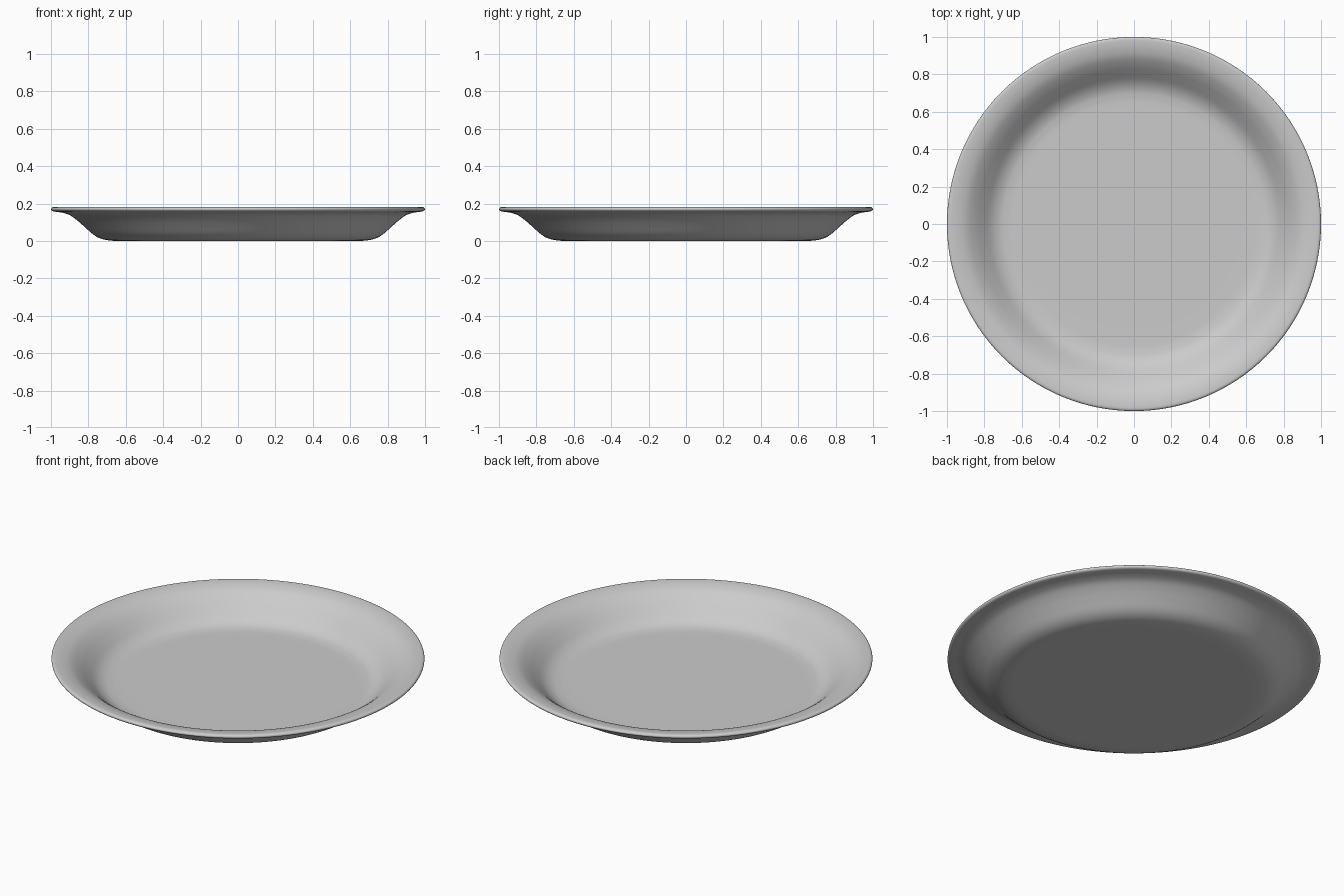
import bpy, bmesh
from math import pi
from mathutils import Vector

if "Cube" in bpy.data.objects:
    bpy.data.objects.remove(bpy.data.objects["Cube"])

# Plate cross-section (radius, height): underside outward, round lip, inside inward
profile = [(0, 0), (0.35, 0), (0.62, 0), (0.69, 0.003), (0.735, 0.013), (0.775, 0.035),
           (0.82, 0.075), (0.86, 0.11), (0.90, 0.138), (0.94, 0.151), (0.975, 0.156),
           (0.993, 0.16), (1.0, 0.169), (0.995, 0.178), (0.98, 0.181),
           (0.94, 0.176), (0.895, 0.161), (0.85, 0.131), (0.81, 0.096), (0.765, 0.056),
           (0.725, 0.034), (0.685, 0.025), (0.62, 0.022), (0.35, 0.022), (0, 0.022)]


def smooth_path(points, steps=4):
    """Catmull-Rom curve through the points."""
    p = [Vector((r, 0, z)) for r, z in points]
    p = [p[0]] + p + [p[-1]]
    out = []
    for a, b, c, d in zip(p, p[1:], p[2:], p[3:]):
        for i in range(steps):
            t = i / steps
            out.append(0.5 * (2 * b + (c - a) * t + (2 * a - 5 * b + 4 * c - d) * t**2
                              + (3 * b - a - 3 * c + d) * t**3))
    return out + [p[-1]]


# Plate: turned around z
bm = bmesh.new()
verts = [bm.verts.new(v) for v in smooth_path(profile)]
edges = [bm.edges.new(pair) for pair in zip(verts, verts[1:])]
bmesh.ops.spin(bm, geom=verts + edges, cent=(0, 0, 0), axis=(0, 0, 1),
               angle=2 * pi, steps=128, use_duplicate=False)
bmesh.ops.remove_doubles(bm, verts=bm.verts, dist=1e-5)
bmesh.ops.recalc_face_normals(bm, faces=bm.faces)
for f in bm.faces:
    f.smooth = True
mesh = bpy.data.meshes.new("plate")
bm.to_mesh(mesh)
bm.free()
bpy.context.collection.objects.link(bpy.data.objects.new("plate", mesh))
